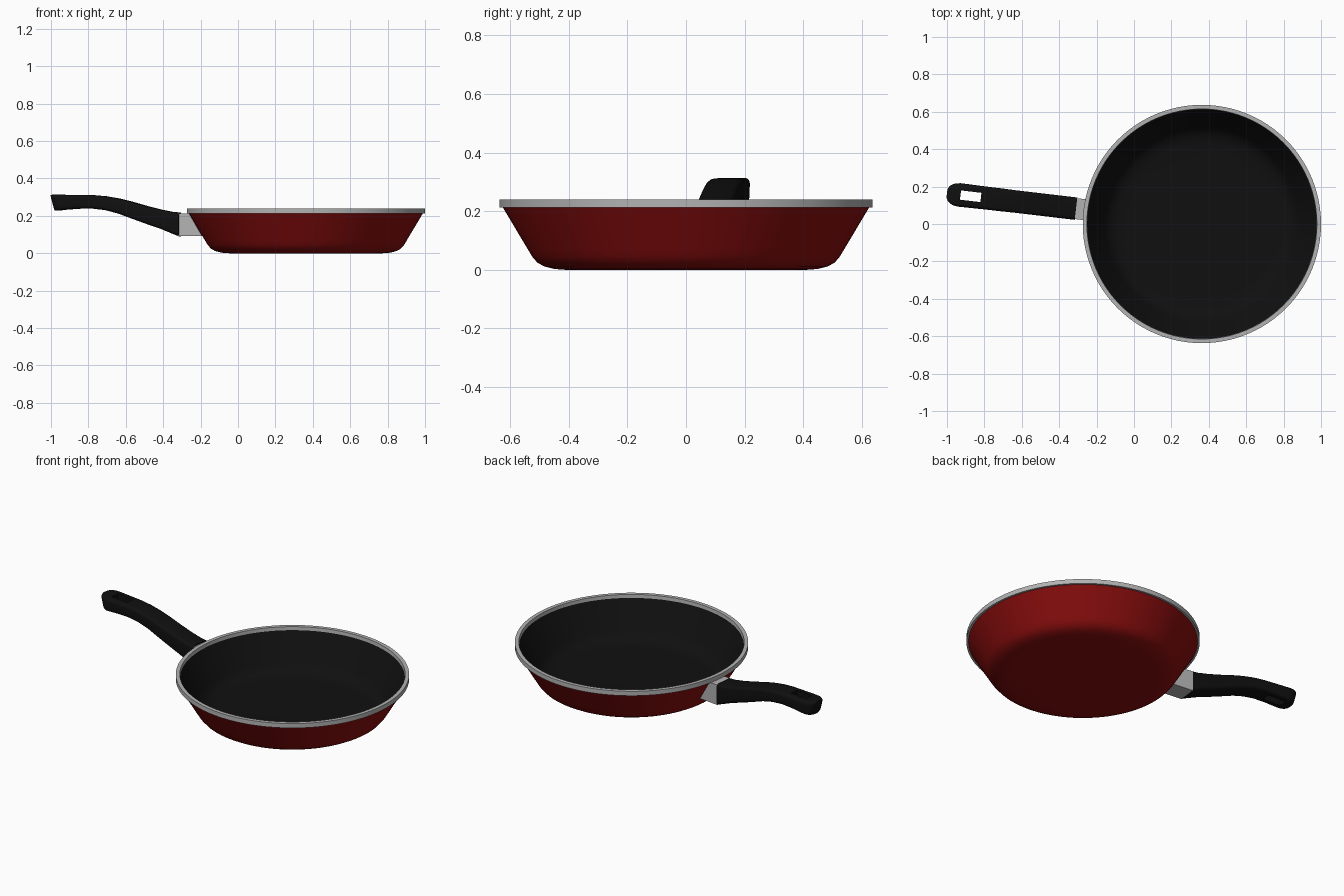
import bpy, bmesh, math
from mathutils import Vector

if "Cube" in bpy.data.objects:
    bpy.data.objects.remove(bpy.data.objects["Cube"])

CX = 0.363                      # pan centre on x
SEG = 96


def material(name, rgb):
    m = bpy.data.materials.new(name)
    m.diffuse_color = (*rgb, 1)
    m.use_nodes = True
    m.node_tree.nodes["Principled BSDF"].inputs["Base Color"].default_value = m.diffuse_color
    return m


RED = material("red enamel", (0.25, 0.004, 0.004))
BLACK = material("black coating", (0.005, 0.005, 0.005))
GREY = material("grey metal", (0.45, 0.45, 0.45))


def finish(name, bm, mat, angle=35, recalc=True):
    if recalc:
        bmesh.ops.recalc_face_normals(bm, faces=bm.faces)
    me = bpy.data.meshes.new(name)
    bm.to_mesh(me)
    bm.free()
    ob = bpy.data.objects.new(name, me)
    bpy.context.collection.objects.link(ob)
    me.materials.append(mat)
    smooth(ob, angle)
    return ob


def smooth(ob, angle):
    bpy.ops.object.select_all(action='DESELECT')
    ob.select_set(True)
    bpy.context.view_layer.objects.active = ob
    bpy.ops.object.shade_smooth_by_angle(angle=math.radians(angle))


def lathe(name, profile, mat, closed=False):
    """Revolve (radius, z) points, listed so that the surface faces right of travel."""
    bm = bmesh.new()
    rings = []
    for r, z in profile:
        if r == 0:
            rings.append([bm.verts.new((CX, 0, z))] * SEG)
        else:
            rings.append([bm.verts.new((CX + r * math.cos(2 * math.pi * i / SEG),
                                        r * math.sin(2 * math.pi * i / SEG), z))
                          for i in range(SEG)])
    pairs = list(zip(rings, rings[1:]))
    if closed:
        pairs.append((rings[-1], rings[0]))
    for a, b in pairs:
        for i in range(SEG):
            j = (i + 1) % SEG
            bm.faces.new(list(dict.fromkeys([a[i], a[j], b[j], b[i]])))
    return finish(name, bm, mat, recalc=False)


# Pan: red outside, black lining, grey rim
lathe("pan_body", [(0, 0), (0.41, 0), (0.45, 0.003), (0.485, 0.012), (0.508, 0.025),
                   (0.525, 0.045), (0.54, 0.07), (0.627, 0.216)], RED)
lathe("pan_lining", [(0.615, 0.222), (0.525, 0.075), (0.51, 0.053), (0.493, 0.036),
                     (0.47, 0.024), (0.44, 0.017), (0.40, 0.014), (0, 0.014)], BLACK)
lathe("pan_rim", [(0.613, 0.213), (0.637, 0.213), (0.637, 0.24), (0.615, 0.24)], GREY, True)

# Handle frame: u runs outward from the joint, v across
ORIGIN = Vector((-0.31, 0.082, 0))
U = Vector((-0.993, 0.117, 0)).normalized()
V = Vector((-U.y, U.x, 0))


def place(u, v, z):
    return ORIGIN + U * u + V * v + Vector((0, 0, z))


def section(w, zb, zt, rad, n=4):
    """Rounded rectangle as (v, z) points."""
    pts = []
    corners = [(w - rad, zt - rad), (rad - w, zt - rad), (rad - w, zb + rad), (w - rad, zb + rad)]
    for k, (cv, cz) in enumerate(corners):
        for i in range(n + 1):
            a = math.pi / 2 * (k + i / n)
            pts.append((cv + rad * math.cos(a), cz + rad * math.sin(a)))
    return pts


# Handle: lofted rounded sections (u, half width, bottom z, top z)
stations = [(0.0, 0.060, 0.090, 0.218), (0.04, 0.060, 0.106, 0.221),
            (0.10, 0.060, 0.131, 0.233), (0.18, 0.060, 0.158, 0.253),
            (0.26, 0.060, 0.187, 0.276), (0.33, 0.060, 0.213, 0.293),
            (0.40, 0.061, 0.231, 0.305), (0.47, 0.061, 0.239, 0.311),
            (0.55, 0.062, 0.238, 0.312), (0.63, 0.063, 0.233, 0.313),
            (0.655, 0.060, 0.230, 0.314), (0.673, 0.053, 0.229, 0.314),
            (0.687, 0.043, 0.229, 0.313), (0.695, 0.030, 0.230, 0.311)]
bm = bmesh.new()
rings = []
for u, w, zb, zt in stations:
    lean = 0.022 * max(0, (u - 0.5) / 0.195)      # the end face leans inward below
    rings.append([bm.verts.new(place(u - lean * (zt - z) / (zt - zb), v, z))
                  for v, z in section(w, zb, zt, 0.018)])
for a, b in zip(rings, rings[1:]):
    for i in range(len(a)):
        j = (i + 1) % len(a)
        bm.faces.new((a[i], a[j], b[j], b[i]))
bm.faces.new(rings[0])
bm.faces.new(rings[-1])
handle = finish("handle", bm, BLACK, 40)


def block(name, corners, mat):
    """Eight-corner block: four (u, z) points, each with its own half width."""
    bm = bmesh.new()
    sides = [[bm.verts.new(place(u, s * w, z)) for u, z, w in corners] for s in (-1, 1)]
    for f in sides:
        bm.faces.new(f)
    for i in range(4):
        j = (i + 1) % 4
        bm.faces.new((sides[0][i], sides[0][j], sides[1][j], sides[1][i]))
    return finish(name, bm, mat, 30)


# Hanging hole through the handle end
cutter = block("hole_cutter", [(0.512, 0.1, 0.025), (0.622, 0.1, 0.025),
                               (0.622, 0.4, 0.025), (0.512, 0.4, 0.025)], BLACK)
cutter.hide_render = True
mod = handle.modifiers.new("hole", 'BOOLEAN')
mod.operation = 'DIFFERENCE'
mod.solver = 'EXACT'
mod.object = cutter
bpy.context.view_layer.objects.active = handle
bpy.ops.object.modifier_apply(modifier="hole")
bpy.data.objects.remove(cutter)
smooth(handle, 40)

# Grey bracket between handle and sloping wall
block("handle_bracket", [(0.003, 0.092, 0.056), (-0.125, 0.092, 0.056),
                         (-0.055, 0.212, 0.056), (0.003, 0.212, 0.056)], GREY)
